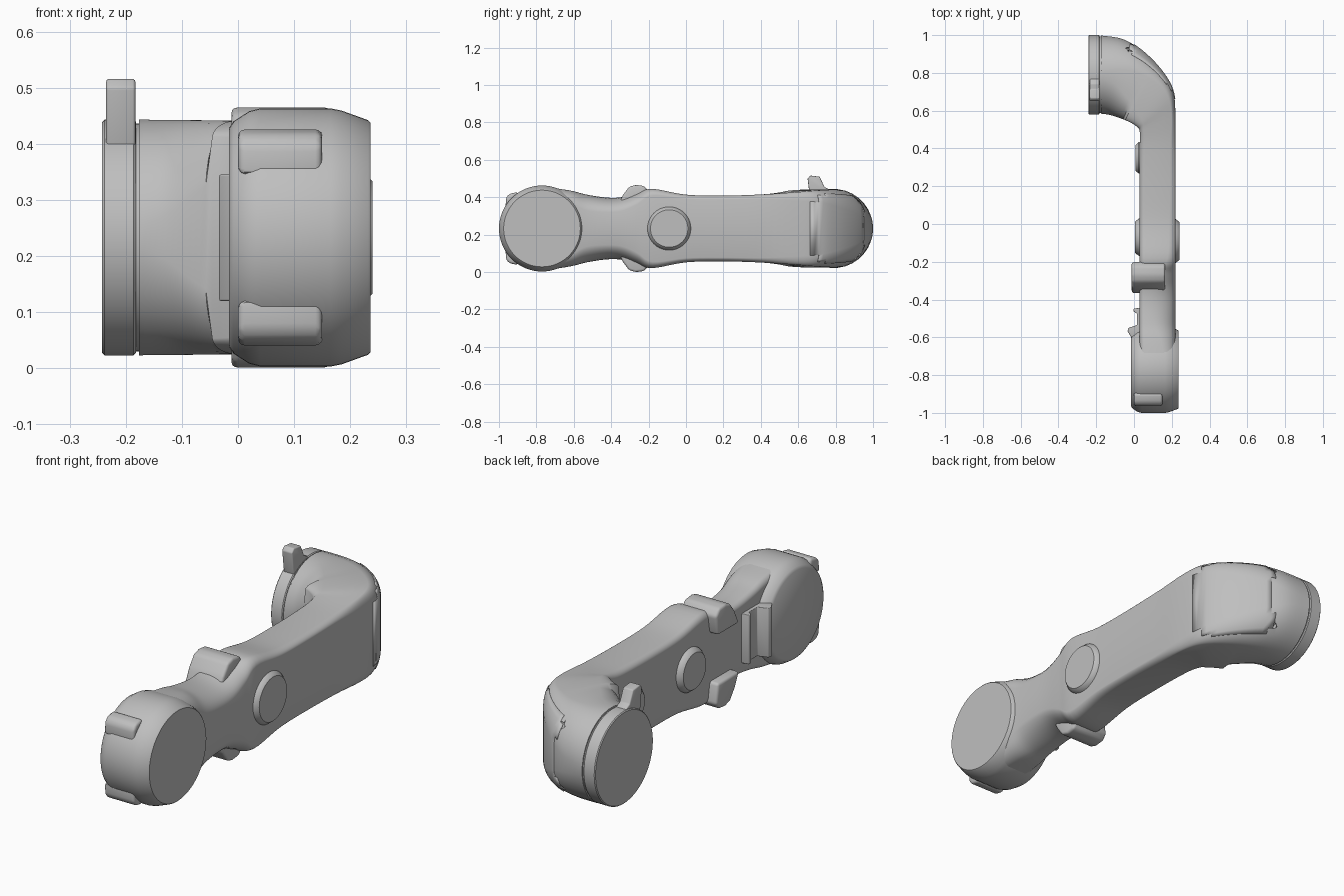
import bpy, bmesh
from math import cos, sin, pi
from mathutils import Vector

if "Cube" in bpy.data.objects:
    bpy.data.objects.remove(bpy.data.objects["Cube"], do_unlink=True)

MID = 0.233      # height of the centre plane
ELBOW_Y = 0.79   # centre of the rear flange
DRUM_Y = -0.77   # centre of the front drum

grey = bpy.data.materials.new("satin grey")
grey.use_nodes = True
grey.diffuse_color = (0.52, 0.52, 0.52, 1)
grey.node_tree.nodes["Principled BSDF"].inputs["Base Color"].default_value = grey.diffuse_color


def finish(name, bm, angle=0.6):
    """Turn a bmesh into a smooth-shaded object with the shared material."""
    bmesh.ops.recalc_face_normals(bm, faces=bm.faces)
    mesh = bpy.data.meshes.new(name)
    bm.to_mesh(mesh)
    bm.free()
    mesh.materials.append(grey)
    obj = bpy.data.objects.new(name, mesh)
    bpy.context.collection.objects.link(obj)
    bpy.ops.object.select_all(action='DESELECT')
    obj.select_set(True)
    bpy.context.view_layer.objects.active = obj
    bpy.ops.object.shade_smooth_by_angle(angle=angle)
    return obj


def lathe(name, profile, y, z=MID, count=64):
    """Revolve (x, radius) pairs about an axis along x, with flat caps."""
    bm = bmesh.new()
    rings = []
    for x, r in profile:
        angles = [2 * pi * k / count for k in range(count)]
        rings.append([bm.verts.new((x, y + r * cos(a), z + r * sin(a))) for a in angles])
    for a, b in zip(rings, rings[1:]):
        for k in range(count):
            m = (k + 1) % count
            bm.faces.new((a[k], a[m], b[m], b[k]))
    bm.faces.new(rings[0])
    bm.faces.new(rings[-1])
    return finish(name, bm)


def prism(name, profile, place, low, high, bevel):
    """Extrude a 2D profile between low and high, then round its edges."""
    bm = bmesh.new()
    ends = [[bm.verts.new(place(p, q, d)) for p, q in profile] for d in (low, high)]
    bm.faces.new(ends[0])
    bm.faces.new(ends[1])
    for k in range(len(profile)):
        m = (k + 1) % len(profile)
        bm.faces.new((ends[0][k], ends[0][m], ends[1][m], ends[1][k]))
    bmesh.ops.recalc_face_normals(bm, faces=bm.faces)
    bmesh.ops.bevel(bm, geom=bm.edges[:], offset=bevel, segments=3, profile=0.5, affect='EDGES')
    return finish(name, bm)


# Straight arm stations: y, half height, inner rounding, outer rounding across, outer rounding up
straight = [
    (-0.77, .226, .3, .6, .15), (-0.62, .203, .3, .9, .35), (-0.53, .181, .3, 1.3, .52),
    (-0.42, .165, .3, 1.5, .52), (-0.34, .168, .3, 1.4, .48), (-0.26, .190, .3, 1.0, .35),
    (-0.18, .212, .3, .5, .18), (0, .181, .3, .4, .14), (0.2, .176, .3, .35, .13),
    (0.4, .182, .35, .35, .15),
]
# Elbow stations: inner x, y, outer x, y, half height, rounding
elbow = [
    (.03, .49, .22, .58, .193, .25), (.015, .515, .205, .71, .202, .34),
    (-.025, .54, .14, .82, .207, .5), (-.08, .562, .04, .92, .209, .7),
    (-.13, .577, -.06, .98, .21, .9), (-.176, .583, -.176, .999, .211, 1),
]
stations = [Vector((.03, y, .22, y, h, fi, fu, fz)) for y, h, fi, fu, fz in straight]
stations += [Vector((a, b, c, d, h, f, f, f)) for a, b, c, d, h, f in elbow]


def spline(p, steps=5):
    """Catmull-Rom interpolation of the stations."""
    out = []
    for i in range(len(p) - 1):
        a, b, c, d = p[max(i - 1, 0)], p[i], p[i + 1], p[min(i + 2, len(p) - 1)]
        for s in range(steps):
            t = s / steps
            out.append(b + (c - a) * (t / 2) + (a * 2 - b * 5 + c * 4 - d) * (t * t / 2)
                       + (b * 3 - a - c * 3 + d) * (t ** 3 / 2))
    return out + [p[-1]]


def section(st, arc=8):
    """Rounded rectangle standing between the inner and outer points."""
    inner, outer = Vector((st[0], st[1], MID)), Vector((st[2], st[3], MID))
    half, h = (outer - inner).length / 2, st[4]
    across, centre = (outer - inner).normalized(), (outer + inner) / 2
    points = []
    for corner in range(4):
        su, sz = (1, -1, -1, 1)[corner], (1, 1, -1, -1)[corner]
        fu, fz = (st[6], st[7]) if su > 0 else (st[5], min(st[5], 1) if st[5] > .6 else .15)
        for k in range(arc):
            a = pi / 2 * (corner + (k + 0.5) / arc)
            u = su * half * (1 - fu) + half * fu * cos(a)
            z = sz * h * (1 - fz) + h * fz * sin(a)
            points.append(centre + across * u + Vector((0, 0, z)))
    return points


# Arm shell swept from the drum round the elbow
loops = [section(st) for st in spline(stations)]
bm = bmesh.new()
rings = [[bm.verts.new(p) for p in loop] for loop in loops]
count = len(rings[0])
for a, b in zip(rings, rings[1:]):
    for k in range(count):
        m = (k + 1) % count
        bm.faces.new((a[k], a[m], b[m], b[k]))
bm.faces.new(rings[0])
bm.faces.new(rings[-1])
shell = finish("arm_shell", bm)


# Thin elbow cover following the outer side of the bend
def covered(c):
    rise = abs(c.z - MID)
    outside = c.x + c.y > 0.86 + 0.1 * rise and c.x > -0.02
    return outside and (0.65 < c.y <= 0.71 and rise < .12 or 0.71 < c.y < 0.95 and rise < .18)


bm = bmesh.new()
for a, b in zip(loops, loops[1:]):
    for k in range(count):
        m = (k + 1) % count
        quad = (a[k], a[m], b[m], b[k])
        if covered(sum(quad, Vector()) / 4):
            bm.faces.new([bm.verts.new(p) for p in quad])
bmesh.ops.remove_doubles(bm, verts=bm.verts, dist=0.0005)
cover = finish("elbow_cover", bm)
thick = cover.modifiers.new("thickness", 'SOLIDIFY')
thick.thickness, thick.offset = 0.007, 0

# Screw pockets sunk in the elbow, each with a screw
for side, label in ((1, "upper"), (-1, "lower")):
    z = MID + side * 0.127
    cutter = lathe(label + "_pocket_cutter", [(-.07, .026), (.3, .026)], .91, z, 24)
    cutter.hide_render = True
    cutter.hide_set(True)
    cutter.display_type = 'WIRE'
    cut = shell.modifiers.new(label + " pocket", 'BOOLEAN')
    cut.operation, cut.object, cut.solver = 'DIFFERENCE', cutter, 'EXACT'
    lathe(label + "_screw", [(-.08, .018), (-.056, .018), (-.052, .014)], .91, z, 24)

# Front drum and rear flange
lathe("front_drum", [(-.016, .195), (-.008, .207), (.02, .225), (.04, .23), (.165, .23),
                     (.185, .226), (.232, .209), (.236, .205)], DRUM_Y)
lathe("flange_neck", [(-.2, .203), (-.165, .203)], ELBOW_Y)
lathe("rear_flange", [(-.242, .206), (-.238, .21), (-.186, .21), (-.182, .206)], ELBOW_Y)

# Round bosses on both faces of the arm
lathe("outer_boss", [(.2, .118), (.22, .116), (.236, .104), (.24, .1)], -.09)
lathe("inner_front_boss", [(.05, .1), (.025, .098), (.009, .086), (.005, .082)], -.07)
lathe("inner_rear_boss", [(.05, .085), (.025, .083), (.012, .072), (.009, .068)], .35)

# Ears and drum lugs, mirrored above and below
ear = [(-.37, .11), (-.34, .175), (-.305, .222), (-.27, .233), (-.225, .228), (-.2, .2), (-.215, .11)]
lug = [(-.965, .11), (-.962, .165), (-.945, .185), (-.9, .195), (-.88, .14)]
for side, label in ((1, "upper"), (-1, "lower")):
    def place(y, h, x):
        return (x, y, MID + side * h)
    prism(label + "_ear", ear, place, -.012, .165, .012)
    prism(label + "_drum_lug", lug, place, 0, .15, .012)

# Flange tab and ribbed bracket behind the drum
tab = [(.665, .38), (.65, .5), (.665, .516), (.715, .51), (.74, .455), (.79, .43), (.79, .38)]
prism("flange_tab", tab, lambda y, z, x: (x, y, z), -.235, -.183, .005)
bracket = [(.06, -.6), (-.014, -.6), (-.034, -.568), (-.03, -.55), (.016, -.535),
           (.016, -.475), (-.004, -.462), (-.002, -.448), (.06, -.44)]
prism("inner_bracket", bracket, lambda x, y, z: (x, y, z), .12, .345, .003)
